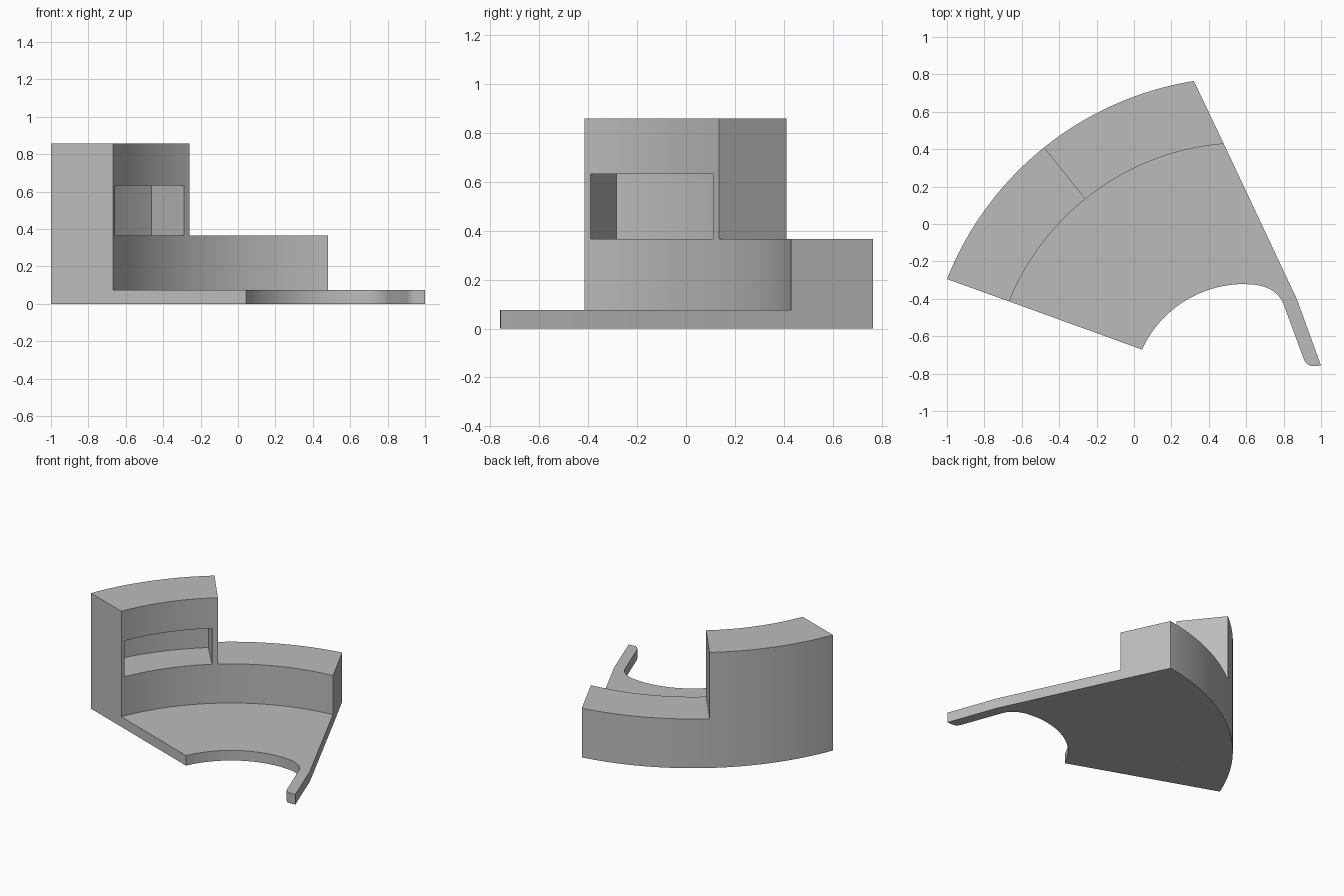
import bpy, bmesh
from math import sin, cos, radians, ceil
from mathutils import Vector

if "Cube" in bpy.data.objects:
    bpy.data.objects.remove(bpy.data.objects["Cube"])

# Shared curve centre, radii and levels
CX, CY = 0.59, -0.924
R_OUT, R_IN, R_BACK, R_CUT = 1.71, 1.357, 1.625, 0.603
PLATE, STEP, LINTEL, TOP = 0.075, 0.365, 0.632, 0.857
SPLIT = 128.74            # angle where the tower meets the low step
NICHE_A, NICHE_B = 130.4, 156.8

grey = bpy.data.materials.new("Plain grey")
grey.use_nodes = True
colour = (0.5, 0.5, 0.5, 1)
grey.diffuse_color = colour
grey.node_tree.nodes["Principled BSDF"].inputs["Base Color"].default_value = colour


def arc(r, a, b):
    n = max(1, ceil(abs(b - a)))
    angles = [radians(a + (b - a) * i / n) for i in range(n + 1)]
    return [(CX + r * cos(t), CY + r * sin(t)) for t in angles]


def bend(p, q, s, n=12):
    p, q, s = Vector(p), Vector(q), Vector(s)
    ts = [i / n for i in range(n + 1)]
    return [tuple(p * (1 - t) ** 2 + q * 2 * t * (1 - t) + s * t * t) for t in ts]


def build(name, caps, walls):
    """caps: (outline, z, faces_up); walls: (path, z0, z1), solid on the path's left."""
    bm = bmesh.new()
    for outline, z, up in caps:
        pts = outline if up else outline[::-1]
        bm.faces.new([bm.verts.new((x, y, z)) for x, y in pts])
    for path, z0, z1 in walls:
        low = [bm.verts.new((x, y, z0)) for x, y in path]
        high = [bm.verts.new((x, y, z1)) for x, y in path]
        for i in range(len(path) - 1):
            bm.faces.new((low[i], low[i + 1], high[i + 1], high[i]))
    bmesh.ops.remove_doubles(bm, verts=bm.verts, dist=0.0001)
    mesh = bpy.data.meshes.new(name)
    bm.to_mesh(mesh)
    bm.free()
    mesh.materials.append(grey)
    obj = bpy.data.objects.new(name, mesh)
    bpy.context.collection.objects.link(obj)
    bpy.ops.object.select_all(action='DESELECT')
    obj.select_set(True)
    bpy.context.view_layer.objects.active = obj
    bpy.ops.object.shade_smooth_by_angle(angle=radians(25))


# Thin floor plate with a round cut-out and a slim arm
plate_arc = arc(R_IN, 94.65, 157.92)
rim = arc(R_CUT, 155.2, 89.5)
rim += bend((0.60, -0.322), (0.757, -0.322), (0.80, -0.43))
rim += bend((0.905, -0.715), (0.92, -0.757), (0.955, -0.76))
rim += [(1.0, -0.757), (0.87, -0.40)]
build("floor_plate",
      [(plate_arc + rim, 0, False), (plate_arc + rim, PLATE, True)],
      [([plate_arc[-1]] + rim + [plate_arc[0]], 0, PLATE)])

# Low curved step
outer, inner = arc(R_OUT, 99.08, SPLIT), arc(R_IN, SPLIT, 94.65)
build("low_step",
      [(outer + inner, 0, False), (outer + inner, STEP, True)],
      [(outer, 0, STEP), (inner, PLATE, STEP), ([inner[-1], outer[0]], 0, STEP)])

# Tall curved tower, its inner wall left open at the niche
outer, inner = arc(R_OUT, SPLIT, 158.4), arc(R_IN, 157.92, SPLIT)
build("tower",
      [(outer + inner, 0, False), (outer + inner, TOP, True)],
      [(outer, 0, TOP),
       ([outer[-1], inner[0]], 0, TOP),
       ([inner[-1], outer[0]], STEP, TOP),
       (inner, PLATE, STEP),
       (arc(R_IN, 157.92, NICHE_B), STEP, LINTEL),
       (arc(R_IN, NICHE_A, SPLIT), STEP, LINTEL),
       (inner, LINTEL, TOP)])

# Niche lining: floor, ceiling, ends and back
back, mouth = arc(R_BACK, NICHE_A, NICHE_B), arc(R_IN, NICHE_B, NICHE_A)
build("niche",
      [(back + mouth, STEP, True), (back + mouth, LINTEL, False)],
      [([mouth[0]] + back[::-1] + [mouth[-1]], STEP, LINTEL)])
